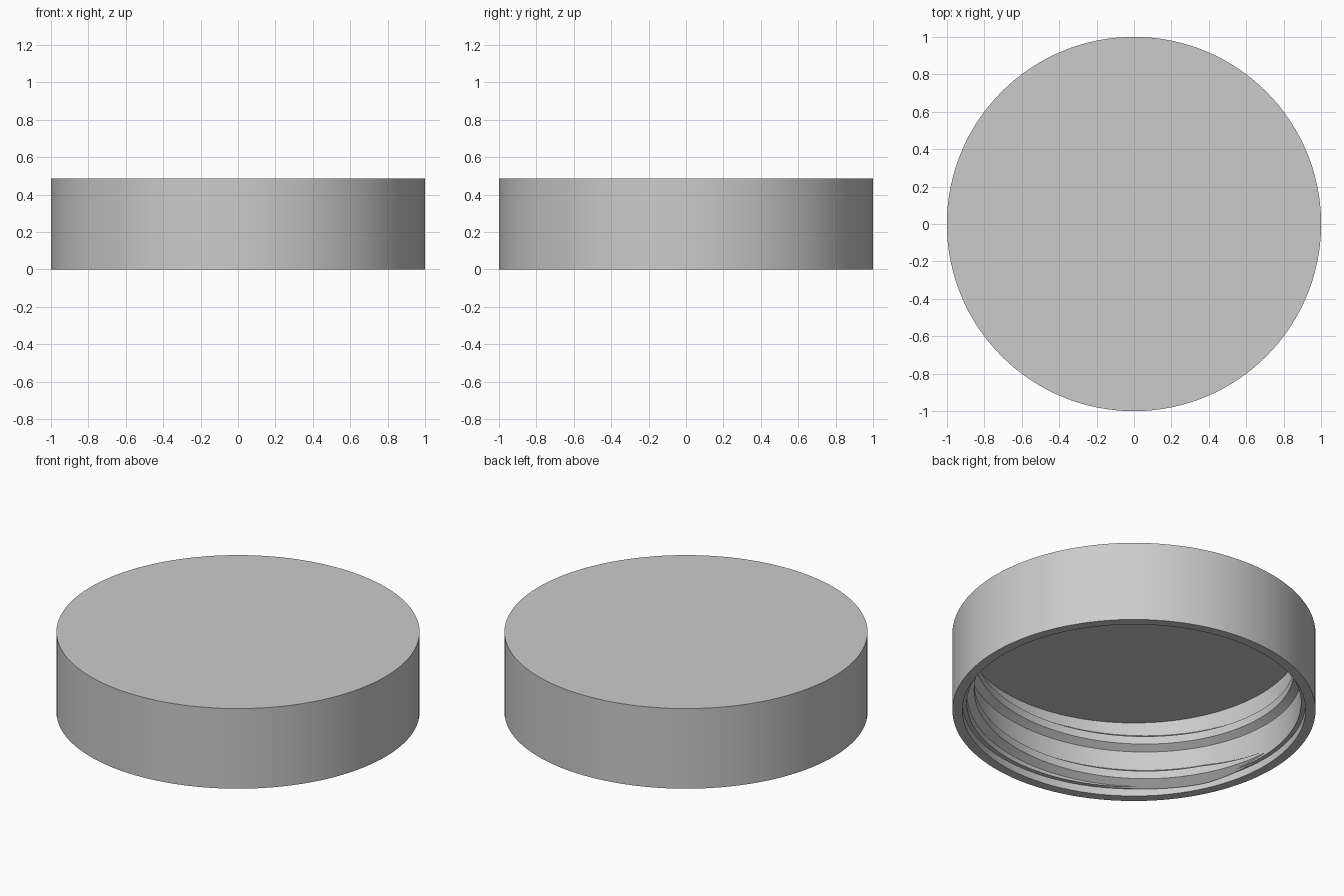
import bpy, bmesh, math

if "Cube" in bpy.data.objects:
    bpy.data.objects.remove(bpy.data.objects["Cube"], do_unlink=True)

SEGMENTS = 128
HEIGHT, RADIUS = 0.487, 1.0
LIP_R, LIP_Z = 0.945, 0.045
WALL_R, CREST_R, CEILING_Z = 0.92, 0.88, 0.45

# One plain grey plastic
plastic = bpy.data.materials.new("grey_plastic")
plastic.use_nodes = True
grey = (0.6, 0.6, 0.6, 1)
plastic.diffuse_color = grey
plastic.node_tree.nodes["Principled BSDF"].inputs["Base Color"].default_value = grey


def ring_point(radius, angle, z):
    return (radius * math.cos(angle), radius * math.sin(angle), z)


def skin(name, rings, closed_sweep, closed_section):
    """Join successive rings of points with quads and cap the open ends."""
    bm = bmesh.new()
    loops = [[bm.verts.new(p) for p in ring] for ring in rings]
    count = len(loops[0])
    for a, b in zip(loops, loops[1:] + (loops[:1] if closed_sweep else [])):
        for i in range(count if closed_section else count - 1):
            j = (i + 1) % count
            bm.faces.new((a[i], a[j], b[j], b[i]))
    if not closed_sweep:
        bm.faces.new(loops[0])
        bm.faces.new(loops[-1])
    bmesh.ops.recalc_face_normals(bm, faces=bm.faces)
    mesh = bpy.data.meshes.new(name)
    bm.to_mesh(mesh)
    bm.free()
    mesh.materials.append(plastic)
    obj = bpy.data.objects.new(name, mesh)
    bpy.context.collection.objects.link(obj)
    bpy.ops.object.select_all(action="DESELECT")
    obj.select_set(True)
    bpy.context.view_layer.objects.active = obj
    bpy.ops.object.shade_smooth_by_angle(angle=math.radians(25))
    return obj


# Cap shell: top disc, outer wall, rim, recessed lip, inner wall, ceiling
profile = [(RADIUS, HEIGHT), (RADIUS, 0), (LIP_R, 0), (LIP_R, LIP_Z),
           (WALL_R, LIP_Z), (WALL_R, CEILING_Z)]
skin("cap_shell",
     [[ring_point(r, math.tau * i / SEGMENTS, z) for i in range(SEGMENTS)]
      for r, z in profile], False, True)

# Inner thread: a right-handed trapezoid ridge that fades out at both ends
PITCH, START, END, FADE = 0.22, -190, 340, 35
ROOT_HALF, CREST_HALF, ROOT_R = 0.06, 0.024, WALL_R + 0.012
sections = []
steps = 190
for k in range(steps + 1):
    degrees = START + (END - START) * k / steps
    angle = math.radians(degrees)
    z = 0.095 + PITCH * (degrees + 135) / 360
    fade = max(0.05, min(1, (degrees - START) / FADE, (END - degrees) / FADE))
    crest = ROOT_R - (ROOT_R - CREST_R) * fade
    sections.append([ring_point(r, angle, z + half * fade) for r, half in (
        (ROOT_R, -ROOT_HALF), (crest, -CREST_HALF),
        (crest, CREST_HALF), (ROOT_R, ROOT_HALF))])
skin("inner_thread", sections, False, True)
